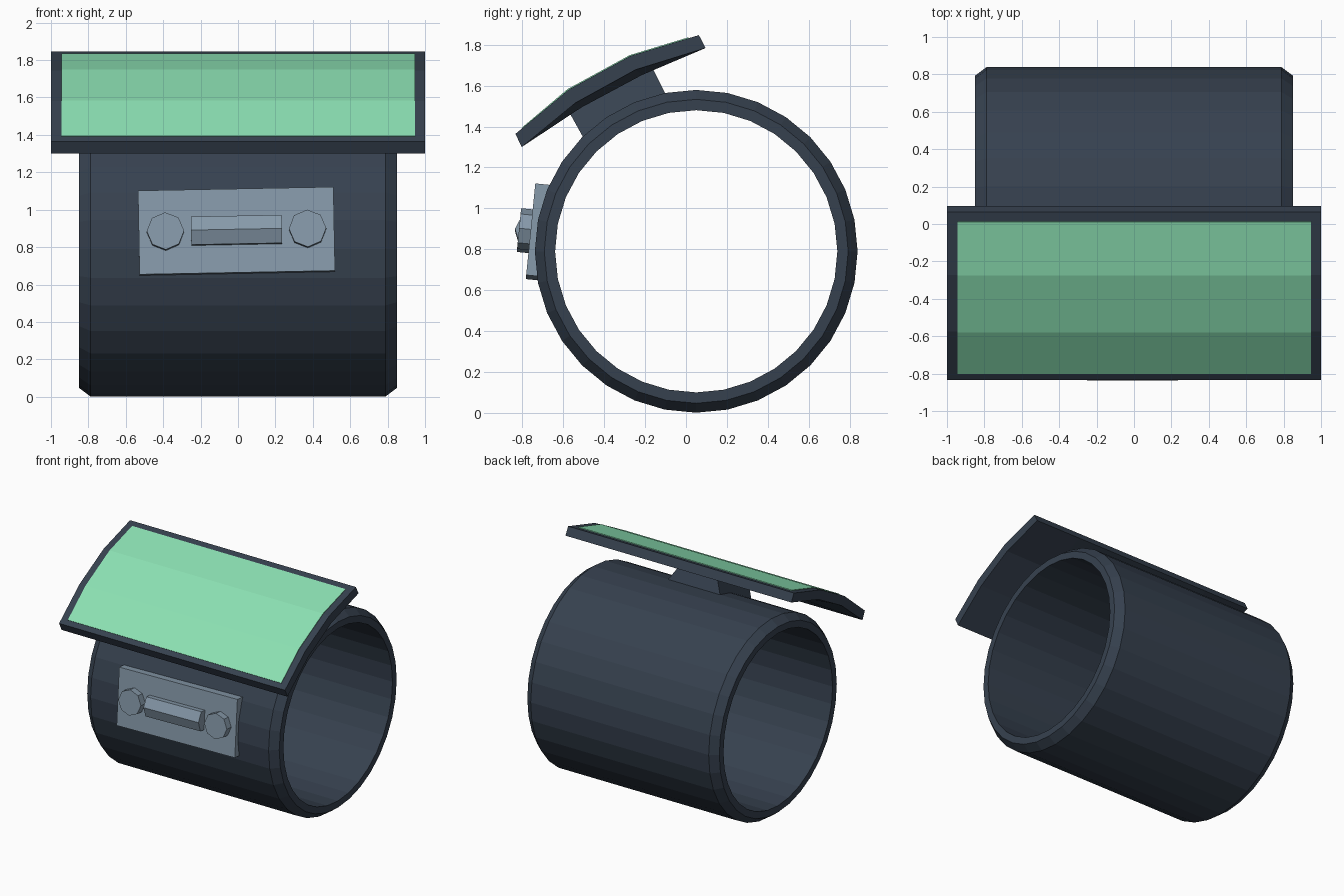
import bpy, bmesh
from math import cos, sin, pi, radians
from mathutils import Matrix, Vector

if "Cube" in bpy.data.objects:
    bpy.data.objects.remove(bpy.data.objects["Cube"])


def material(name, rgb):
    m = bpy.data.materials.new(name)
    m.diffuse_color = (*rgb, 1)
    m.use_nodes = True
    m.node_tree.nodes["Principled BSDF"].inputs["Base Color"].default_value = m.diffuse_color
    return m


DARK = material("dark_slate", (0.037, 0.053, 0.078))
STEEL = material("steel_blue", (0.24, 0.32, 0.40))
GREEN = material("screen_green", (0.26, 0.75, 0.45))


def finish(name, bm, mat, matrix=None):
    bmesh.ops.recalc_face_normals(bm, faces=bm.faces)
    me = bpy.data.meshes.new(name)
    bm.to_mesh(me)
    bm.free()
    me.materials.append(mat)
    ob = bpy.data.objects.new(name, me)
    bpy.context.collection.objects.link(ob)
    if matrix:
        ob.matrix_world = matrix
    return ob


def loft(loops, cap=True):
    """Join equal closed loops of points; either cap the ends or close on itself."""
    bm = bmesh.new()
    rows = [[bm.verts.new(p) for p in loop] for loop in loops]
    n = len(rows[0])
    pairs = list(zip(rows, rows[1:])) + ([] if cap else [(rows[-1], rows[0])])
    for a, b in pairs:
        for i in range(n):
            j = (i + 1) % n
            bm.faces.new((a[i], a[j], b[j], b[i]))
    if cap:
        bm.faces.new(rows[0])
        bm.faces.new(rows[-1])
    return bm


def bent_slab(columns):
    """Closed slab from (x, profile) columns running round its section."""
    bm = bmesh.new()
    cols = [[bm.verts.new((x, y, z)) for y, z in prof] for x, prof in columns]
    for a, b in zip(cols, cols[1:] + cols[:1]):
        for i in range(3):
            bm.faces.new((a[i], a[i + 1], b[i + 1], b[i]))
    for k in (0, 3):
        bm.faces.new([col[k] for col in cols])
    return bm


# Cuff: hollow 32-sided tube along x with chamfered outer rims
profile = [(-.85, .69), (-.85, .743), (-.788, .789), (.788, .789), (.85, .743), (.85, .69)]
finish("cuff", loft([[(x, .05 + r * sin(2 * pi * i / 32), .79 + r * cos(2 * pi * i / 32))
                      for i in range(32)] for x, r in profile], cap=False), DARK)

# Mount: tapered block between cuff and screen
quad = [(-.485, 1.315, .25), (-.085, 1.53, .25), (-.178, 1.715, .14), (-.585, 1.495, .14)]
finish("screen_mount", loft([[(s * w, y, z) for y, z, w in quad] for s in (-1, 1)]), DARK)

# Screen frame: bent slab, back slightly thicker towards the middle
front = [(-.834, 1.364), (-.575, 1.58), (-.273, 1.745), (.063, 1.847)]
rim = [(-.803, 1.300), (-.54, 1.516), (-.246, 1.678), (.096, 1.784)]
belly = [rim[0], (-.51, 1.494), (-.215, 1.652), rim[3]]
finish("screen_frame", bent_slab([(-1, front), (-1, rim), (-.6, belly), (.6, belly),
                                  (1, rim), (1, front)]), DARK)

# Screen: thin bent slab lying just proud of the frame
face = [(-.803, 1.394), (-.579, 1.583), (-.275, 1.749), (.011, 1.836)]
back = [(y + .015, z - .022) for y, z in face]
finish("screen", bent_slab([(-.945, face), (-.945, back), (.945, back), (.945, face)]), GREEN)

# Control plate, tilted to follow the cuff; local -y points outward
base = (Matrix.Translation((-.008, -.76, .888)) @ Matrix.Rotation(radians(-5.7), 4, 'X')
        @ Matrix.Rotation(radians(-1.1), 4, 'Y'))
bm = bmesh.new()
bmesh.ops.create_cube(bm, size=1, matrix=Matrix.Translation((0, .035, 0))
                      @ Matrix.Diagonal((1.045, .07, .45, 1)))
finish("control_plate", bm, STEEL, base)

# Octagonal knobs
for side, x in (("left", -.38), ("right", .38)):
    finish(side + "_knob", loft([[(x + .1 * cos(i * pi / 4), y, .1 * sin(i * pi / 4))
                                  for i in range(8)] for y in (.02, -.057)]), STEEL, base)

# Hexagonal bar between the knobs
finish("control_bar", loft([[(x, -.015 - .062 * cos(i * pi / 3), .087 * sin(i * pi / 3))
                             for i in range(6)] for x in (-.243, .243)]), STEEL, base)
